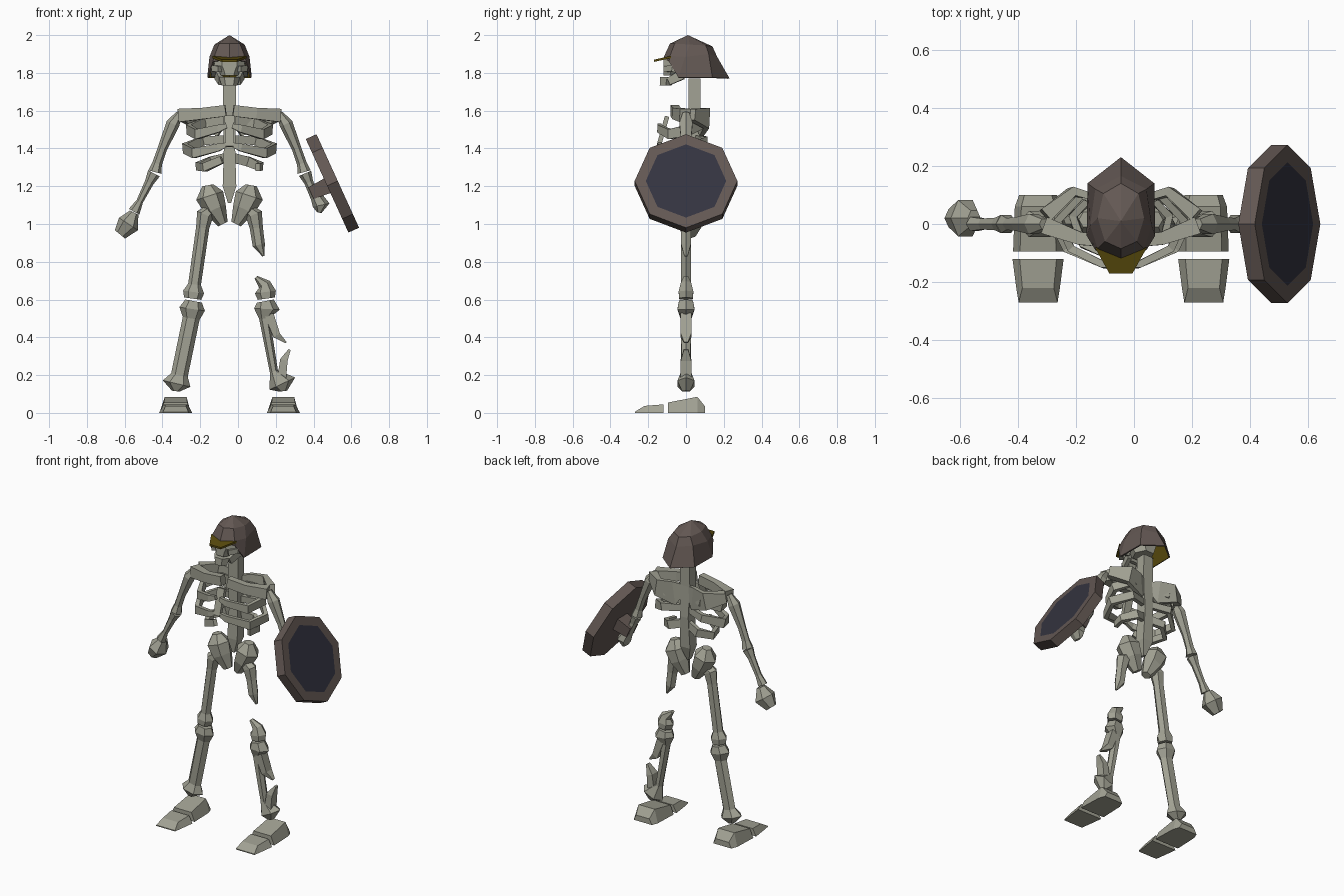
import bpy, bmesh, math
from mathutils import Vector

CX = -0.045  # body centre line
Y, Z = Vector((0, 1, 0)), Vector((0, 0, 1))


def material(name, r, g, b):
    m = bpy.data.materials.new(name)
    m.diffuse_color = (r, g, b, 1)
    return m


BONE = material("bone", 0.36, 0.36, 0.295)
BROWN = material("dark_brown", 0.125, 0.097, 0.087)
OLIVE = material("dark_olive", 0.10, 0.07, 0.004)
NAVY = material("dark_navy", 0.034, 0.034, 0.051)


def finish(bm, name, mats):
    bmesh.ops.recalc_face_normals(bm, faces=bm.faces)
    me = bpy.data.meshes.new(name)
    bm.to_mesh(me)
    bm.free()
    for m in mats:
        me.materials.append(m)
    ob = bpy.data.objects.new(name, me)
    bpy.context.collection.objects.link(ob)
    return ob


def bridge(bm, r0, r1):
    for i in range(len(r0)):
        j = (i + 1) % len(r0)
        bm.faces.new((r0[i], r0[j], r1[j], r1[i]))


def sweep(name, stations, side=1, sides=6, ref=Y, axis=None, mat=BONE, cx=CX):
    """Faceted bar through (x, y, z, half_width, half_depth) stations."""
    bm = bmesh.new()
    pts = [Vector((cx + side * s[0], s[1], s[2])) for s in stations]
    off, k = (math.pi / 4, math.sqrt(2)) if sides == 4 else (0, 1)
    rings = []
    for i, s in enumerate(stations):
        t = axis or (pts[min(i + 1, len(pts) - 1)] - pts[max(i - 1, 0)]).normalized()
        u = ref.cross(t).normalized()
        v = t.cross(u)
        ring = []
        for n in range(sides):
            a = off + n * math.tau / sides
            ring.append(bm.verts.new(pts[i] + u * math.cos(a) * k * s[3] + v * math.sin(a) * k * s[4]))
        rings.append(ring)
    for r0, r1 in zip(rings, rings[1:]):
        bridge(bm, r0, r1)
    bm.faces.new(rings[0])
    bm.faces.new(rings[-1])
    return finish(bm, name, [mat])


def limb(name, st, side, y=0.0, sides=6):
    """Limb bone lying in a front-facing plane: (x, z, half_width, half_depth)."""
    return sweep(name, [(x, y, z, a, b) for x, z, a, b in st], side, sides)


# spine, sternum
sweep("spine", [(0, .045, 1.77, .034, .032), (0, .045, 1.6, .036, .032), (0, .05, 1.4, .03, .035),
                (0, .04, 1.2, .036, .035), (0, .03, 1.11, .008, .015)], sides=4, axis=-Z)
sweep("sternum", [(0, -.10, 1.57, .026, .012), (0, -.145, 1.41, .022, .012)], sides=4)

for side, tag in ((-1, "right"), (1, "left")):
    # shoulder girdle
    sweep(tag + "_collarbone", [(.02, -.06, 1.60, .022, .03), (.14, -.05, 1.585, .022, .03),
                                (.262, -.005, 1.575, .03, .035)], side, 4, Z)
    sweep(tag + "_shoulder_blade", [(.26, .03, 1.58, .025, .03), (.17, .11, 1.56, .016, .055),
                                    (.07, .085, 1.54, .012, .075), (.02, .06, 1.58, .012, .03)], side, 4, Z)
    # ribs
    for n, (z, w) in enumerate(((1.50, .215), (1.40, .235))):
        sweep(f"{tag}_rib_{n + 1}", [(.02, .06, z + .05, .012, .02), (w * .6, .10, z + .04, .014, .024),
                                     (w, .02, z, .014, .028), (w * .8, -.085, z - .025, .014, .026),
                                     (.06, -.14, z + .005, .012, .02), (.015, -.14, z + .02, .01, .012)],
              side, 4, Z)
    low = [(.02, .06, 1.35, .012, .025), (.10, .09, 1.33, .014, .026), (.165, .03, 1.305, .014, .022)]
    if side < 0:
        low += [(.13, -.07, 1.30, .014, .022), (.04, -.11, 1.34, .012, .02)]
    else:
        low += [(.15, -.04, 1.30, .012, .02)]
    sweep(tag + "_low_rib", low, side, 4, Z)
    # pelvis wing
    limb(tag + "_pelvis", [(.115, 1.205, .03, .03), (.105, 1.15, .075, .07), (.075, 1.08, .06, .065),
                           (.035, 1.0, .028, .03)], side, .015)
    # upper arm and knee-side joints shared by both sides
    limb(tag + "_upper_arm", [(.265, 1.585, .018, .02), (.30, 1.53, .036, .04), (.355, 1.40, .025, .026),
                              (.383, 1.32, .026, .024), (.395, 1.275, .036, .036)], side)
    # ankle and knee ends
    ankle = [(.265, .2, .045, .03), (.28, .155, .075, .052), (.285, .115, .02, .025)]
    shin_top = [(.19, .592, .045, .042), (.198, .55, .068, .052), (.203, .50, .045, .032)]
    knee = [(.185, .68, .034, .032), (.19, .64, .056, .045), (.195, .605, .046, .042)]
    hip = [(.10, 1.075, .03, .035), (.13, 1.05, .045, .04), (.142, .98, .035, .03)]
    if side < 0:
        limb("right_thigh", hip + knee, side)
        limb("right_shin", shin_top + ankle, side)
    else:
        # snapped bones
        limb("left_thigh_stump", hip + [(.155, .89, .033, .03), (.18, .83, .006, .01)], side)
        limb("left_knee_stump", [(.14, .718, .01, .015)] + knee, side)
        limb("left_shin", shin_top[:2] + [(.185, .50, .028, .03), (.235, .22, .022, .028)] + ankle[1:], side)
        limb("left_fibula_top", [(.21, .52, .024, .03), (.25, .41, .02, .028), (.30, .372, .004, .01)], side, sides=4)
        limb("left_fibula_bottom", [(.318, .335, .006, .012), (.288, .28, .02, .028), (.275, .17, .024, .03)], side, sides=4)
    # two-piece foot, narrower on top
    for part, st in (("heel", [(.10, .035, .065), (.06, .085, .08), (-.095, .055, .086)]),
                     ("toes", [(-.12, .045, .088), (-.22, .037, .075), (-.27, .006, .067)])):
        ob = sweep(f"{tag}_{part}", [(.285, y, h / 2, w, h / 2) for y, h, w in st], side, 4, Z, -Y)
        c = CX + side * .285
        for v in ob.data.vertices:
            if v.co.z > .02:
                v.co.x = c + (v.co.x - c) * .72

# right forearm and hand
limb("right_forearm", [(.40, 1.268, .035, .035), (.425, 1.22, .024, .024), (.475, 1.12, .018, .022),
                       (.505, 1.065, .032, .028)], -1)
limb("right_hand", [(.505, 1.06, .025, .03), (.535, 1.0, .06, .072), (.58, .945, .035, .035)], -1, .02)
# left forearm and hand behind the shield
limb("left_forearm", [(.40, 1.268, .035, .035), (.42, 1.22, .024, .024), (.455, 1.14, .026, .026)], 1)
limb("left_hand", [(.455, 1.155, .03, .035), (.485, 1.10, .045, .05), (.475, 1.06, .012, .03)], 1)

# skull
sweep("cranium", [(0, .02, 1.95, .05, .06), (0, .02, 1.9, .085, .105), (0, .01, 1.85, .088, .105),
                  (0, .03, 1.79, .06, .07)], sides=6, axis=-Z)
sweep("face", [(0, -.075, 1.87, .075, .05), (0, -.075, 1.84, .082, .05), (0, -.08, 1.815, .06, .045),
               (0, -.085, 1.785, .045, .04)], sides=6, axis=-Z)
sweep("jaw", [(0, -.10, 1.778, .055, .042), (0, -.108, 1.732, .042, .036)], sides=6, axis=-Z)
for side, tag in ((-1, "right"), (1, "left")):
    sweep(tag + "_cheekbone", [(.05, -.11, 1.82, .014, .016), (.085, -.07, 1.825, .012, .016),
                               (.085, 0, 1.80, .012, .022)], side, 4, Z)
    sweep(tag + "_jaw_hinge", [(.045, -.09, 1.755, .012, .02), (.065, -.02, 1.79, .012, .025)], side, 4, Z)

# helmet: open faceted shell, half-rings run front to back
halves = [
    [(0, -.12, 1.875), (.088, -.09, 1.86), (.118, -.04, 1.775), (.115, .14, 1.775), (0, .23, 1.772)],
    [(0, -.115, 1.89), (.08, -.085, 1.89), (.106, -.005, 1.885), (.088, .12, 1.9), (0, .165, 1.885)],
    [(0, -.085, 1.955), (.055, -.06, 1.955), (.08, .02, 1.95), (.06, .105, 1.945), (0, .14, 1.94)]]
bm = bmesh.new()
rings = []
for h in halves:
    full = h + [(-x, y, z) for x, y, z in h[-2:0:-1]]
    rings.append([bm.verts.new((CX + x, y, z)) for x, y, z in full])
bridge(bm, rings[0], rings[1])
bridge(bm, rings[1], rings[2])
apex = bm.verts.new((CX, .01, 2.0))
for i in range(8):
    bm.faces.new((rings[2][i], rings[2][(i + 1) % 8], apex))
helmet = finish(bm, "helmet", [BROWN, OLIVE])
mod = helmet.modifiers.new("lining", "SOLIDIFY")
mod.thickness, mod.offset, mod.material_offset = .008, -1, 1
sweep("visor", [(0, -.08, 1.884, .09, .006), (0, -.17, 1.864, .04, .006)], sides=4, ref=Z, axis=-Y, mat=OLIVE)

# shield: tilted octagon with inset dark face
centre = Vector((.50, 0, 1.215))
out = Vector((.91, 0, .415)).normalized()
down = Y.cross(out)
bm = bmesh.new()


def octagon(r, d):
    return [bm.verts.new(centre + out * d + (down * math.cos(a) + Y * math.sin(a)) * r)
            for a in (i * math.tau / 8 for i in range(8))]


back, front, inner = octagon(.272, -.031), octagon(.272, .031), octagon(.213, .031)
bridge(bm, back, front)
bridge(bm, front, inner)
bm.faces.new(back)
bm.faces.new(inner).material_index = 1
finish(bm, "shield", [BROWN, NAVY])
a, b = centre - out * .03, centre - out * .125
sweep("shield_grip", [(a.x, 0, a.z, .042, .05), (b.x, 0, b.z, .034, .04)], sides=4, mat=BROWN, cx=0)
